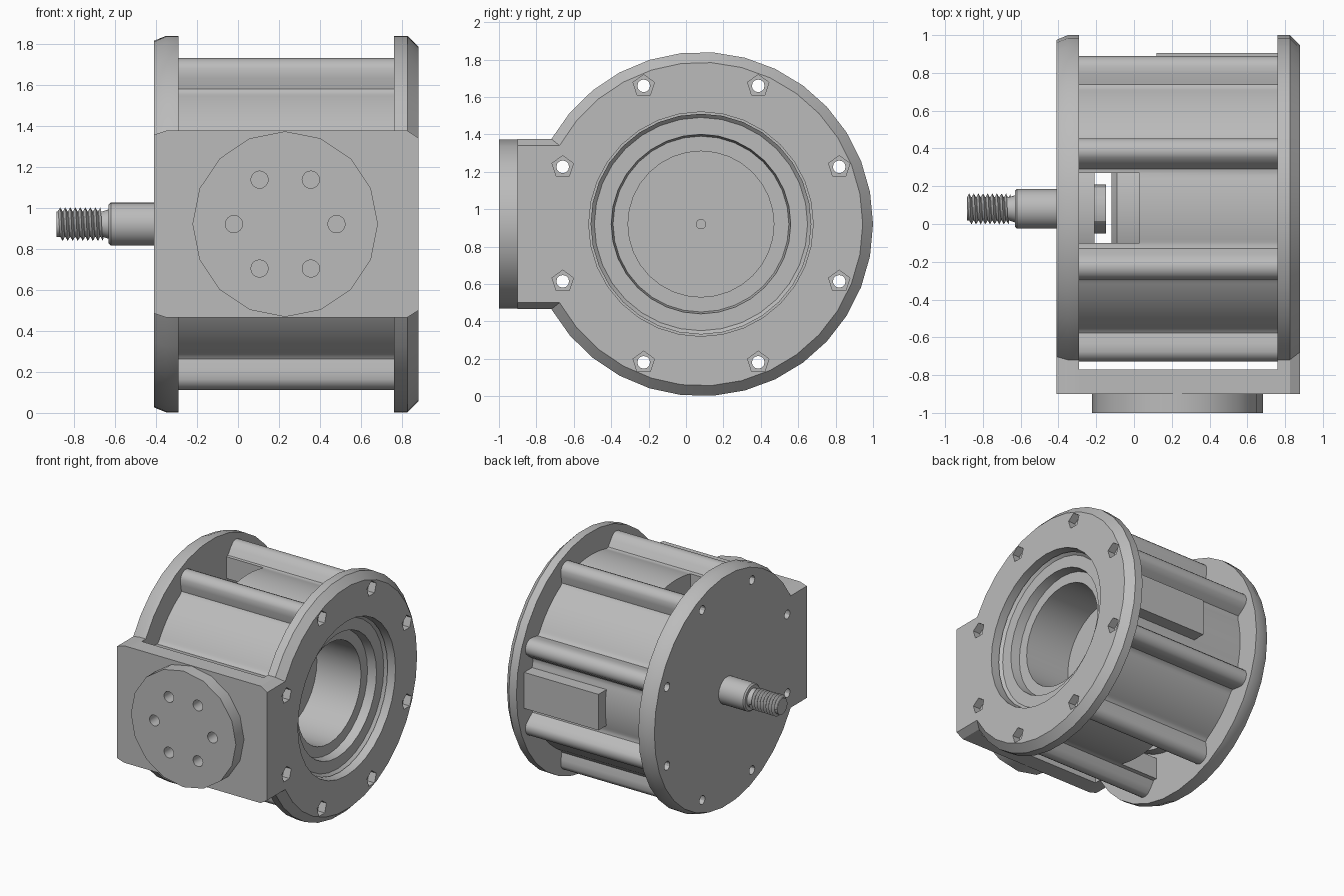
import bpy, bmesh, math
from mathutils import Vector

if "Cube" in bpy.data.objects:
    bpy.data.objects.remove(bpy.data.objects["Cube"])

CY, CZ = 0.08, 0.92          # main axis runs along x through this point
BOLT_R = 0.80                # bolt circle radius
TAU = math.tau

grey = bpy.data.materials.new("machined_grey")
grey.diffuse_color = (0.5, 0.5, 0.5, 1)
grey.use_nodes = True
grey.node_tree.nodes["Principled BSDF"].inputs["Base Color"].default_value = grey.diffuse_color


def make(name, bm):
    bmesh.ops.recalc_face_normals(bm, faces=bm.faces)
    me = bpy.data.meshes.new(name)
    bm.to_mesh(me)
    bm.free()
    me.materials.append(grey)
    ob = bpy.data.objects.new(name, me)
    bpy.context.collection.objects.link(ob)
    return ob


def loft(bm, rings, cap=True, loop=False):
    """Skin a list of equal-length rings."""
    vs = [[bm.verts.new(p) for p in r] for r in rings]
    n = len(rings[0])
    pairs = list(zip(vs, vs[1:])) + ([(vs[-1], vs[0])] if loop else [])
    for a, b in pairs:
        for i in range(n):
            j = (i + 1) % n
            bm.faces.new((a[i], a[j], b[j], b[i]))
    if cap and not loop:
        bm.faces.new(vs[0])
        bm.faces.new(vs[-1])


def circle(x, r, n=32, y=CY, z=CZ, turn=0.0):
    return [Vector((x, y + r * math.cos(TAU * i / n + turn), z + r * math.sin(TAU * i / n + turn)))
            for i in range(n)]


def lathe(name, profile, n=32):
    bm = bmesh.new()
    loft(bm, [circle(x, r, n) for x, r in profile])
    return make(name, bm)


def box(name, lo, hi):
    bm = bmesh.new()
    loft(bm, [[Vector((x, lo[1], lo[2])), Vector((x, hi[1], lo[2])),
               Vector((x, hi[1], hi[2])), Vector((x, lo[1], hi[2]))] for x in (lo[0], hi[0])])
    return make(name, bm)


def bolt_cutter(x0, x1, r, n):
    bm = bmesh.new()
    for k in range(8):
        a = TAU * (k + 0.5) / 8
        y, z = CY + BOLT_R * math.cos(a), CZ + BOLT_R * math.sin(a)
        loft(bm, [circle(x, r, n, y, z, math.pi / 2) for x in (x0, x1)])
    return make("cutter", bm)


def cut(ob, cutter):
    m = ob.modifiers.new("cut", 'BOOLEAN')
    m.operation, m.solver, m.object = 'DIFFERENCE', 'EXACT', cutter
    bpy.context.view_layer.objects.active = ob
    bpy.ops.object.modifier_apply(modifier=m.name)
    bpy.data.objects.remove(cutter)


# End flanges: round plate with a square tab at the front
def flange_ring(x, r, h, n=28):
    a0 = math.asin(h / r)
    pts = [Vector((x, -0.9, CZ + h))]
    for i in range(n + 1):
        a = a0 + (TAU - 2 * a0) * i / n
        pts.append(Vector((x, CY - r * math.cos(a), CZ + r * math.sin(a))))
    return pts + [Vector((x, -0.9, CZ - h))]


def flange(name, sections):
    bm = bmesh.new()
    loft(bm, [flange_ring(*s) for s in sections])
    return make(name, bm)


left = flange("left_flange", [(-0.29, 0.92, 0.455), (-0.35, 0.92, 0.455), (-0.41, 0.895, 0.435)])
right = flange("right_flange", [(0.76, 0.92, 0.455), (0.825, 0.92, 0.455), (0.88, 0.865, 0.42)])
for ob in (left, right):
    cut(ob, bolt_cutter(-1, 1, 0.034, 12))
cut(right, bolt_cutter(0.82, 1, 0.06, 5))
cut(right, lathe("cutter", [(0.7, 0.6), (1, 0.6)]))


# Ribbed housing: tube with eight bolt ribs
def rib_radius(a, base=0.74, rr=0.07):
    f = (a / TAU * 8) % 1 - 0.5
    phi = abs(f) * TAU / 8
    s = BOLT_R * math.sin(phi)
    if s < rr:
        rib = BOLT_R * math.cos(phi) + math.sqrt(rr * rr - s * s)
        return max(base, rib)
    return base + 0.025 * max(0, 1 - (s - rr) / 0.05) ** 2   # fillet beside the rib


def housing_ring(x, inner):
    pts = []
    for i in range(8 * 36):
        a = TAU * i / (8 * 36)
        r = 0.58 if inner else rib_radius(a)
        pts.append(Vector((x, CY + r * math.cos(a), CZ + r * math.sin(a))))
    return pts


bm = bmesh.new()
loft(bm, [housing_ring(-0.29, 0), housing_ring(0.76, 0), housing_ring(0.76, 1), housing_ring(-0.29, 1)],
     loop=True)
housing = make("ribbed_housing", bm)
cut(housing, bolt_cutter(-1, 1, 0.034, 12))
cut(housing, box("cutter", (-0.5, -0.10, -0.1), (0.03, 0.27, 2)))   # top and bottom windows

# Raised pad on the back of the housing
box("back_pad", (0.12, 0.75, 0.78), (0.76, 0.905, 1.06))

# Stepped cup with a deep bore, open on the right
lathe("bore_cup", [(-0.12, 0.54), (-0.09, 0.59), (0.82, 0.59), (0.80, 0.57), (0.80, 0.48),
                   (0.73, 0.47), (0.73, 0.39), (0.35, 0.39), (0.35, 0.025), (0.31, 0.025)])

# Boss inside the left flange and the shaft head seen through the window
lathe("inner_boss", [(-0.30, 0.55), (-0.21, 0.55)])
lathe("shaft_head", [(-0.22, 0.13), (-0.148, 0.13)], 12)

# Output shaft with threaded end
lathe("shaft", [(-0.63, 0.095), (-0.62, 0.105), (-0.30, 0.105)])
lathe("thread_core", [(-0.885, 0.062), (-0.66, 0.062), (-0.62, 0.075)])
bm = bmesh.new()
n, turns, pitch = 24, 8, 0.0245
root, crest = [], []
for k in range(n * (turns + 1)):
    c, s = math.cos(TAU * k / n), math.sin(TAU * k / n)
    x = -0.885 + pitch * k / n
    root.append(bm.verts.new((x, CY + 0.06 * c, CZ + 0.06 * s)))
    crest.append(bm.verts.new((x + pitch / 2, CY + 0.082 * c, CZ + 0.082 * s)))
for k in range(len(root) - 1):
    bm.faces.new((root[k], root[k + 1], crest[k + 1], crest[k]))
    if k + n + 1 < len(root):
        bm.faces.new((crest[k], crest[k + 1], root[k + n + 1], root[k + n]))
make("thread", bm)

# Front mounting slab between the flange tabs
box("front_slab", (-0.29, -0.9, CZ - 0.455), (0.76, -0.77, CZ + 0.455))


# Round mounting pad with six holes
def pad_ring(y, r, n, x=0.23, z=CZ):
    return [Vector((x + r * math.cos(TAU * i / n), y, z + r * math.sin(TAU * i / n))) for i in range(n)]


bm = bmesh.new()
loft(bm, [pad_ring(-1.0, 0.452, 16), pad_ring(-0.88, 0.452, 16)])
pad = make("mounting_pad", bm)
bm = bmesh.new()
for k in range(6):
    a = TAU * k / 6
    px, pz = 0.23 + 0.25 * math.cos(a), CZ + 0.25 * math.sin(a)
    loft(bm, [pad_ring(y, 0.042, 16, px, pz) for y in (-1.1, -0.905)])
cut(pad, make("cutter", bm))

# Smooth the curved faces, keep edges sharp
bpy.ops.object.select_all(action='SELECT')
bpy.context.view_layer.objects.active = housing
bpy.ops.object.shade_smooth_by_angle(angle=math.radians(30))
